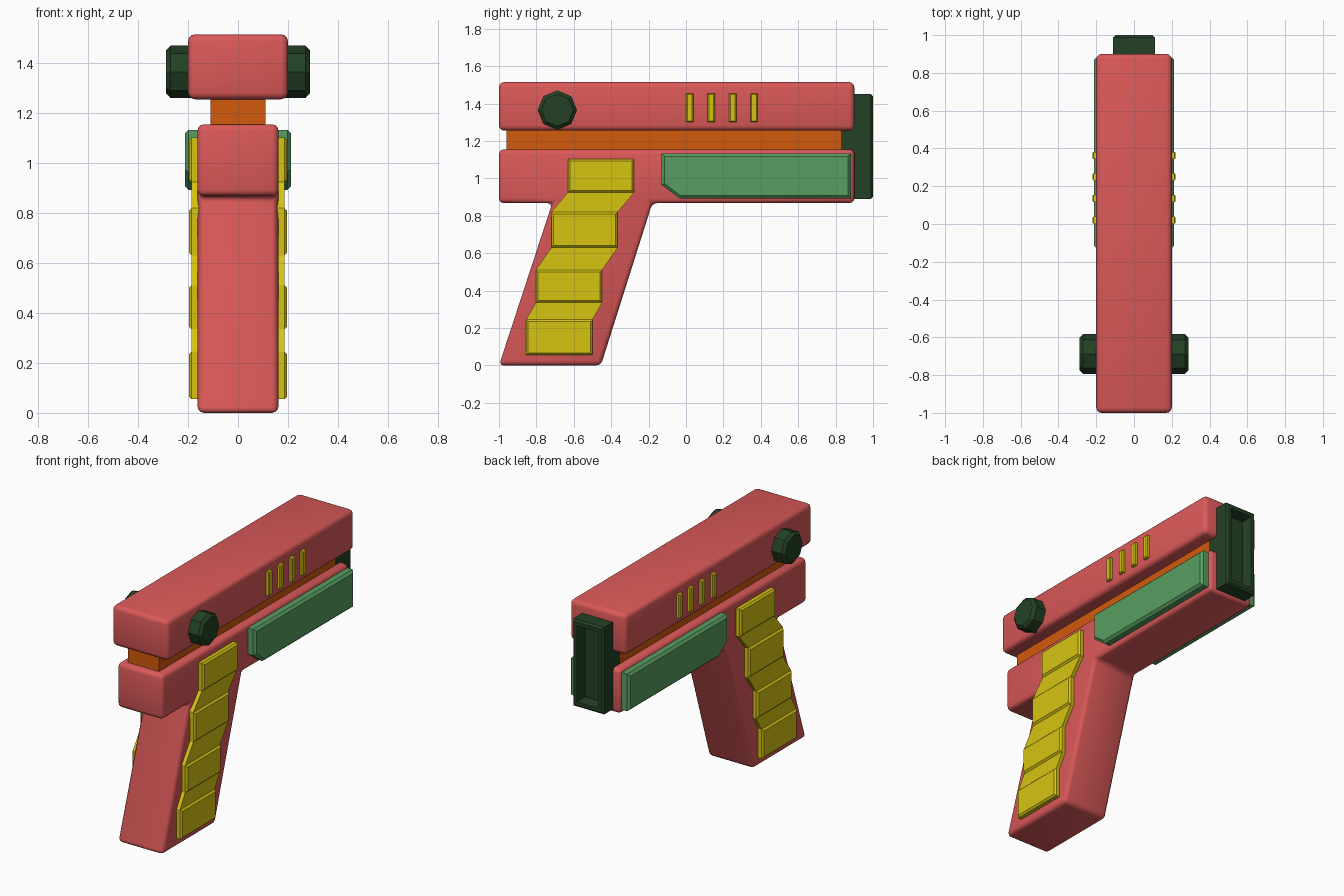
import bpy, bmesh, math

if "Cube" in bpy.data.objects:
    bpy.data.objects.remove(bpy.data.objects["Cube"])


def material(name, rgb):
    m = bpy.data.materials.new(name)
    m.diffuse_color = (*rgb, 1)
    m.use_nodes = True
    m.node_tree.nodes["Principled BSDF"].inputs["Base Color"].default_value = m.diffuse_color
    return m


RED = material("coral red", (0.71, 0.10, 0.10))
ORANGE = material("orange", (0.65, 0.10, 0.004))
YELLOW = material("yellow", (0.67, 0.55, 0.006))
GREEN = material("leaf green", (0.10, 0.34, 0.12))
DARK = material("dark green", (0.017, 0.053, 0.018))


def finish(bm, name, mat, smooth=False, mirror=False):
    bmesh.ops.recalc_face_normals(bm, faces=bm.faces)
    me = bpy.data.meshes.new(name)
    bm.to_mesh(me)
    bm.free()
    me.materials.append(mat)
    ob = bpy.data.objects.new(name, me)
    bpy.context.collection.objects.link(ob)
    if smooth:
        bpy.ops.object.select_all(action='DESELECT')
        ob.select_set(True)
        bpy.context.view_layer.objects.active = ob
        bpy.ops.object.shade_smooth_by_angle(angle=math.radians(40))
    if mirror:
        ob.modifiers.new("mirror", 'MIRROR').use_clip = False
    return ob


def prism(bm, profile, x0, x1):
    """Extrude a (y, z) outline from x0 to x1; returns the outer face."""
    a = bm.faces.new([bm.verts.new((x0, y, z)) for y, z in profile])
    ext = bmesh.ops.extrude_face_region(bm, geom=[a], use_keep_orig=True)["geom"]
    for v in ext:
        if isinstance(v, bmesh.types.BMVert):
            v.co.x = x1
    return next(f for f in ext if isinstance(f, bmesh.types.BMFace))


def rect(y0, y1, z0, z1):
    return [(y0, z0), (y1, z0), (y1, z1), (y0, z1)]


def solid(name, profile, half, mat, bevel=0.0, seg=3):
    """Centred extrusion with all edges rounded."""
    bm = bmesh.new()
    prism(bm, profile, -half, half)
    bmesh.ops.recalc_face_normals(bm, faces=bm.faces)
    if bevel:
        bmesh.ops.bevel(bm, geom=bm.edges[:], offset=bevel, segments=seg,
                        profile=0.5, affect='EDGES', clamp_overlap=True)
    return finish(bm, name, mat, smooth=bevel > 0)


def side_plates(name, profiles, x0, x1, mat, bevel=0.0):
    """Mirrored plates with a chamfer round the outer face."""
    bm = bmesh.new()
    for p in profiles:
        f = prism(bm, p, x0, x1)
        bmesh.ops.recalc_face_normals(bm, faces=bm.faces)
        if bevel:
            bmesh.ops.bevel(bm, geom=list(f.edges), offset=bevel, segments=1,
                            affect='EDGES', clamp_overlap=True)
    return finish(bm, name, mat, mirror=True)


# main red bodies: upper slide, and frame with slanted grip in one outline
solid("slide", rect(-1, 0.9, 1.255, 1.515), 0.2, RED, 0.028)
solid("frame_and_grip",
      [(-1, 0), (-0.455, 0), (-0.18, 0.868), (0.9, 0.868), (0.9, 1.155),
       (-1, 1.155), (-1, 0.868), (-0.715, 0.868)], 0.162, RED, 0.026)

# orange rail between them
solid("rail", rect(-0.96, 0.83, 1.13, 1.28), 0.11, ORANGE)

# muzzle block with a recessed end
bm = bmesh.new()
prism(bm, rect(0.83, 1.0, 0.89, 1.45), -0.11, 0.11)
bmesh.ops.recalc_face_normals(bm, faces=bm.faces)
end = max(bm.faces, key=lambda f: f.calc_center_median().y)
bmesh.ops.bevel(bm, geom=list(end.edges), offset=0.012, segments=1, affect='EDGES')
end = max(bm.faces, key=lambda f: f.calc_center_median().y)
bmesh.ops.inset_region(bm, faces=[end], thickness=0.032)
bmesh.ops.inset_region(bm, faces=[end], thickness=0.012, depth=-0.07)
finish(bm, "muzzle", DARK)

# octagonal side knobs
octagon = [(-0.688 + 0.105 * math.cos(i * math.pi / 4),
            1.365 + 0.105 * math.sin(i * math.pi / 4)) for i in range(8)]
side_plates("knobs", [octagon], 0.15, 0.288, DARK, 0.018)

# green side panels with a clipped lower corner
side_plates("side_panels",
            [[(-0.13, 0.965), (-0.035, 0.893), (0.882, 0.893),
              (0.882, 1.133), (-0.13, 1.133)]], 0.15, 0.213, GREEN, 0.015)

# yellow vent bars on the slide
side_plates("vents", [rect(y - 0.019, y + 0.019, 1.302, 1.455)
                      for y in (0.02, 0.135, 0.25, 0.363)],
            0.18, 0.221, YELLOW, 0.006)

# stepped yellow grip covers: thin zigzag strip plus raised pads
W = 0.355
bands = [(-0.855, 0.055, 0.245), (-0.803, 0.335, 0.51),
         (-0.72, 0.63, 0.82), (-0.632, 0.925, 1.103)]
back = [(y, z) for y, z0, z1 in bands for z in (z0, z1)]
strip = back + [(y + W, z) for y, z in reversed(back)]
side_plates("grip_strip", [strip], 0.15, 0.186, YELLOW)
side_plates("grip_pads", [rect(y, y + W, z0, z1) for y, z0, z1 in bands],
            0.155, 0.197, YELLOW, 0.011)
